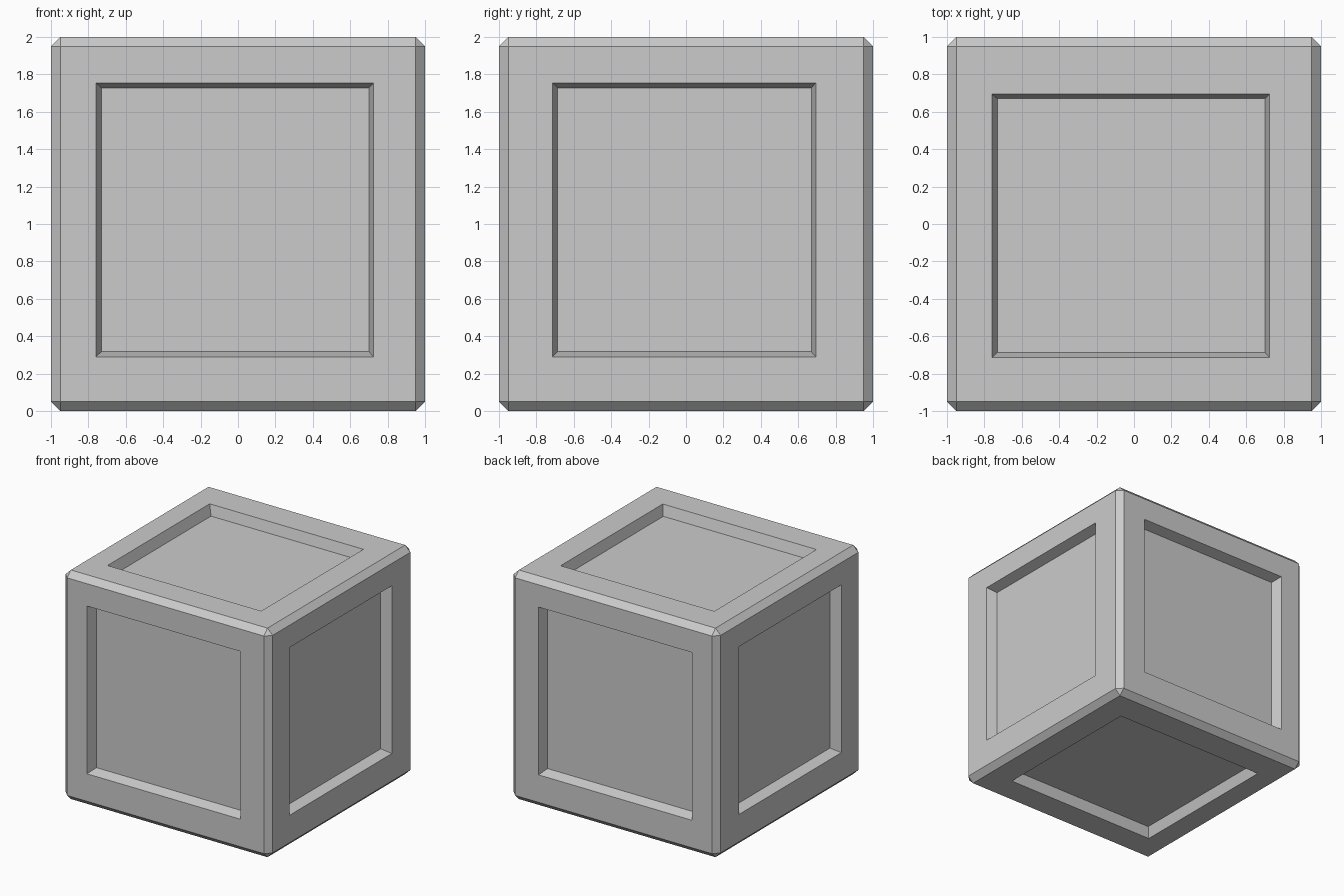
import bpy, bmesh

if "Cube" in bpy.data.objects:
    bpy.data.objects.remove(bpy.data.objects["Cube"])

# Panel limits per axis, measured from the cube centre: (low, high)
RIM = [(-0.76, 0.725), (-0.715, 0.695), (-0.71, 0.755)]
FLOOR = [(-0.73, 0.70), (-0.686, 0.67), (-0.683, 0.727)]
DEPTH = 0.09


def inset_to(bm, face, axis, limits, level):
    """Inset a face and move its corners to the given limits and level."""
    bmesh.ops.inset_individual(bm, faces=[face], thickness=0.02)
    for v in face.verts:
        for i in range(3):
            v.co[i] = level if i == axis else limits[i][v.co[i] > 0]


# Crate body with chamfered edges
bm = bmesh.new()
bmesh.ops.create_cube(bm, size=2)
bmesh.ops.bevel(bm, geom=bm.edges[:], offset=0.05, segments=1,
                affect='EDGES', profile=0.5)
bm.normal_update()

# Recessed panel with sloping walls in each of the six sides
for face in [f for f in bm.faces if f.calc_area() > 1]:
    axis = max(range(3), key=lambda i: abs(face.normal[i]))
    side = 1 if face.normal[axis] > 0 else -1
    inset_to(bm, face, axis, RIM, side)
    inset_to(bm, face, axis, FLOOR, side * (1 - DEPTH))

# Stand the crate on the ground
bmesh.ops.translate(bm, verts=bm.verts[:], vec=(0, 0, 1))
bmesh.ops.recalc_face_normals(bm, faces=bm.faces[:])
mesh = bpy.data.meshes.new("crate")
bm.to_mesh(mesh)
bm.free()
bpy.context.collection.objects.link(bpy.data.objects.new("crate", mesh))
